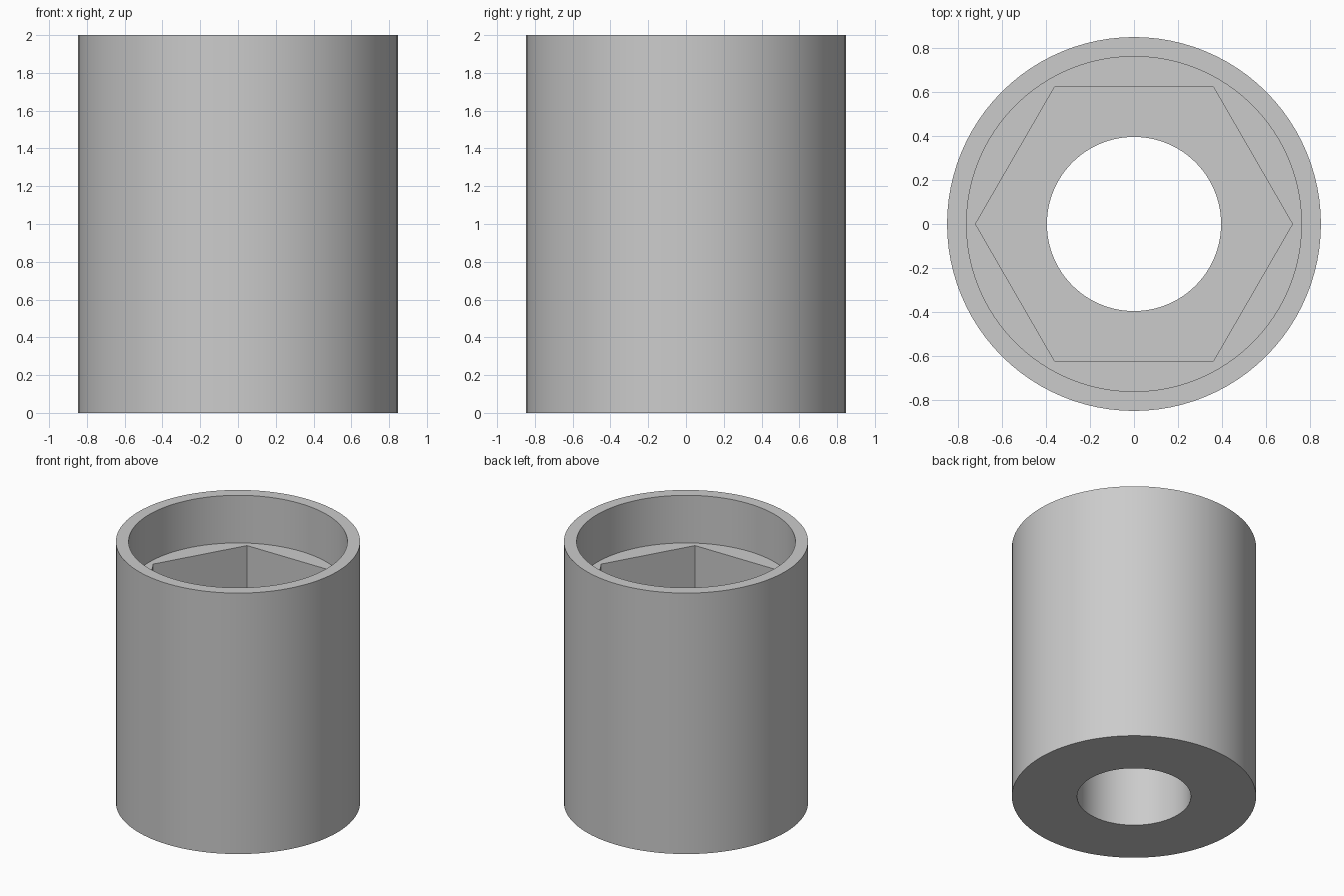
import bpy, bmesh, math

cube = bpy.data.objects.get("Cube")
if cube:
    bpy.data.objects.remove(cube, do_unlink=True)

SEGMENTS = 96  # multiple of six, so the hexagon corners fall on vertices


def circle(radius):
    return lambda angle: radius


def hexagon(corner_radius):
    third = math.pi / 3
    apothem = corner_radius * math.cos(third / 2)
    return lambda angle: apothem / math.cos(angle % third - third / 2)


# Closed wall section: outer wall, counterbore, hexagonal socket, through hole
OUTER, BORE, HEX, HOLE = circle(0.848), circle(0.76), hexagon(0.719), circle(0.395)
TOP, LEDGE, SEAT = 2.0, 1.635, 0.9
section = [(OUTER, 0), (OUTER, TOP), (BORE, TOP), (BORE, LEDGE),
           (HEX, LEDGE), (HEX, SEAT), (HOLE, SEAT), (HOLE, 0)]

bm = bmesh.new()
rings = []
for shape, z in section:
    ring = []
    for i in range(SEGMENTS):
        a = math.tau * i / SEGMENTS
        r = shape(a)
        ring.append(bm.verts.new((r * math.cos(a), r * math.sin(a), z)))
    rings.append(ring)

# Skin each ring to the next, closing the section at the base
for k, ring in enumerate(rings):
    following = rings[(k + 1) % len(rings)]
    for i in range(SEGMENTS):
        j = (i + 1) % SEGMENTS
        bm.faces.new((ring[i], ring[j], following[j], following[i]))
bmesh.ops.recalc_face_normals(bm, faces=bm.faces)

mesh = bpy.data.meshes.new("socket_sleeve")
bm.to_mesh(mesh)
bm.free()
sleeve = bpy.data.objects.new("socket_sleeve", mesh)
bpy.context.collection.objects.link(sleeve)

# Plain grey body colour
grey = bpy.data.materials.new("light_grey")
grey.use_nodes = True
colour = (0.6, 0.6, 0.6, 1)
grey.diffuse_color = colour
grey.node_tree.nodes["Principled BSDF"].inputs["Base Color"].default_value = colour
mesh.materials.append(grey)

# Smooth round walls, crisp rims and hexagon corners
bpy.ops.object.select_all(action="DESELECT")
sleeve.select_set(True)
bpy.context.view_layer.objects.active = sleeve
bpy.ops.object.shade_smooth_by_angle(angle=math.radians(30))
